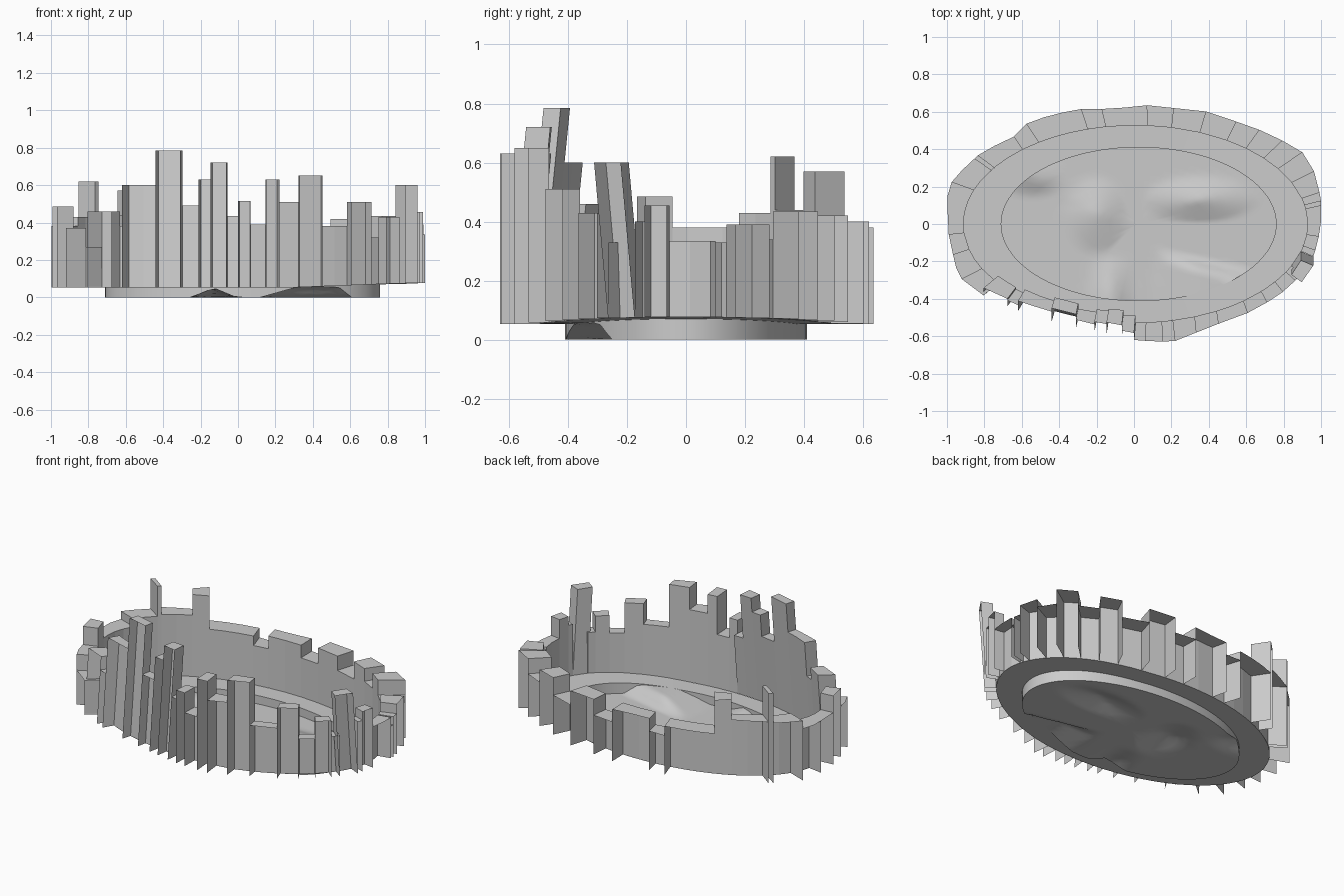
import bpy, bmesh
from math import radians, degrees, cos, sin, atan2, hypot

if "Cube" in bpy.data.objects:
    bpy.data.objects.remove(bpy.data.objects["Cube"])

# Outer plan outline of the wall (x, y), counter-clockwise from the right
OUTLINE = [(1, 0), (1, .13), (.97, .27), (.89, .40), (.68, .50), (.40, .60), (.07, .635),
           (-.12, .615), (-.31, .615), (-.56, .55), (-.65, .46), (-.81, .39), (-.97, .24), (-1, .14),
           (-.99, -.07), (-.94, -.28), (-.80, -.385), (-.61, -.47), (-.45, -.52), (-.21, -.58),
           (0, -.62), (.14, -.63), (.22, -.625), (.46, -.53), (.65, -.46), (.83, -.34),
           (.95, -.20), (.98, -.11)]
# Wall blocks: (end angle, top height), starting at -6 degrees
BLOCKS = [(9, .335), (11, .28), (15, .33), (25, .39), (34, .34), (42, .435), (50, .34), (58, .42),
          (68, .31), (78, .40), (86, .30), (100, .38), (106, .30), (124, .36), (131, .57), (145, .44),
          (147, .62), (160, .43), (173, .38), (185, .38), (195, .485), (207, .37), (217, .27),
          (226, .46), (230, .38), (242, .60), (250.6, .785), (257, .49), (261, .63), (266, .72),
          (270, .435), (273.6, .515), (278.7, .39), (282.6, .63), (290, .51), (298.2, .65),
          (308.7, .38), (317, .51), (324, .32), (331, .43), (335, .33), (344, .60), (347, .40),
          (354, .455)]
K = .63
POLAR = sorted((degrees(atan2(y / K, x)) % 360, x, y) for x, y in OUTLINE)


def outer(t):
    t %= 360
    pts = POLAR + [(POLAR[0][0] + 360,) + POLAR[0][1:]]
    for (a, xa, ya), (b, xb, yb) in zip(pts, pts[1:]):
        if a <= t <= b:
            f = (t - a) / (b - a)
            return xa + (xb - xa) * f, ya + (yb - ya) * f
    return pts[0][1:]


def inner(t):
    return .008 + .92 * cos(radians(t)), .527 * sin(radians(t))


def rim_z(x):
    return .053 + .027 * max(0, (x - .3) / .7)


def make(name, bm):
    bmesh.ops.remove_doubles(bm, verts=bm.verts, dist=.0005)
    me = bpy.data.meshes.new(name)
    bm.to_mesh(me)
    bm.free()
    ob = bpy.data.objects.new(name, me)
    bpy.context.collection.objects.link(ob)
    return ob


def face(bm, *pts):
    bm.faces.new([bm.verts.new(p) for p in pts])


# Stepped wall: each block has an inner face, a top and radial sides, open outside and below.
# Front-left blocks lean inwards, the tall right one outwards.
def wall_point(t, fn, z, lean):
    x, y = fn(t)
    return (x, y + lean * (z - .06), z)


bm = bmesh.new()
start = -6
for end, h in BLOCKS:
    mid = (start + end) / 2
    lean = .1 if 217 < mid < 271 else -.09 if 335 < mid < 344 else 0
    n = max(1, round((end - start) / 7))
    ts = [start + (end - start) * i / n for i in range(n + 1)]
    for a, b in zip(ts, ts[1:]):
        za, zb = rim_z(inner(a)[0]), rim_z(inner(b)[0])
        face(bm, wall_point(a, inner, za, lean), wall_point(a, inner, h, lean),
             wall_point(b, inner, h, lean), wall_point(b, inner, zb, lean))
        face(bm, wall_point(a, inner, h, lean), wall_point(a, outer, h, lean),
             wall_point(b, outer, h, lean), wall_point(b, inner, h, lean))
    for t in (start, end):
        z = rim_z(inner(t)[0])
        face(bm, wall_point(t, inner, z, lean), wall_point(t, outer, z, lean),
             wall_point(t, outer, h, lean), wall_point(t, inner, h, lean))
    start = end
make("stepped_wall", bm)


def clamp(v):
    return max(0, min(1, v))


# Basin floor height: flat bed with mounds and a raised beach at the front
def bed_z(x, y):
    z = 0
    for mx, my, rx, ry, h in [(-.2, .05, .16, .2, .045), (.35, .13, .3, .12, .045),
                              (-.55, .25, .16, .1, .04)]:
        z = max(z, h * (1 - hypot((x - mx) / rx, (y - my) / ry)))
    edge = -.2 - .25 * (x - .28)
    z = max(z, .056 * clamp((x - .12) / .2) * clamp((.68 - x) / .1) * clamp((edge + .03 - y) / .06))
    ramp = .05 * clamp(1 - abs(x + .13) / .12) * clamp((-.18 - y) / .2)
    return max(z, ramp)


N = 96
RINGS = [i / 14 for i in range(1, 15)]


def basin(t, r):
    return .025 + .735 * r * cos(radians(t)), .41 * r * sin(radians(t))


def bed(t, r):
    x, y = basin(t, r)
    return (x, y, bed_z(x, y))


def lip(t):
    x, y = basin(t, 1)
    return (x, y, max(rim_z(x), bed_z(x, y)))


ledge, bowl = bmesh.new(), bmesh.new()
for i in range(N):
    a, b = i * 360 / N, (i + 1) * 360 / N
    xa, ya = inner(a)
    xb, yb = inner(b)
    # flat ledge between the wall and the basin
    face(ledge, lip(a), (xa, ya, rim_z(xa)), (xb, yb, rim_z(xb)), lip(b))
    # basin side and bed
    if lip(a)[2] - bed(a, 1)[2] > .002 or lip(b)[2] - bed(b, 1)[2] > .002:
        face(bowl, bed(a, 1), lip(a), lip(b), bed(b, 1))
    face(bowl, bed(0, 0), bed(a, RINGS[0]), bed(b, RINGS[0]))
    for r, s in zip(RINGS, RINGS[1:]):
        face(bowl, bed(a, r), bed(a, s), bed(b, s), bed(b, r))
make("ledge", ledge)
pond = make("basin", bowl)
bpy.context.view_layer.objects.active = pond
pond.select_set(True)
bpy.ops.object.shade_smooth_by_angle(angle=radians(40))
